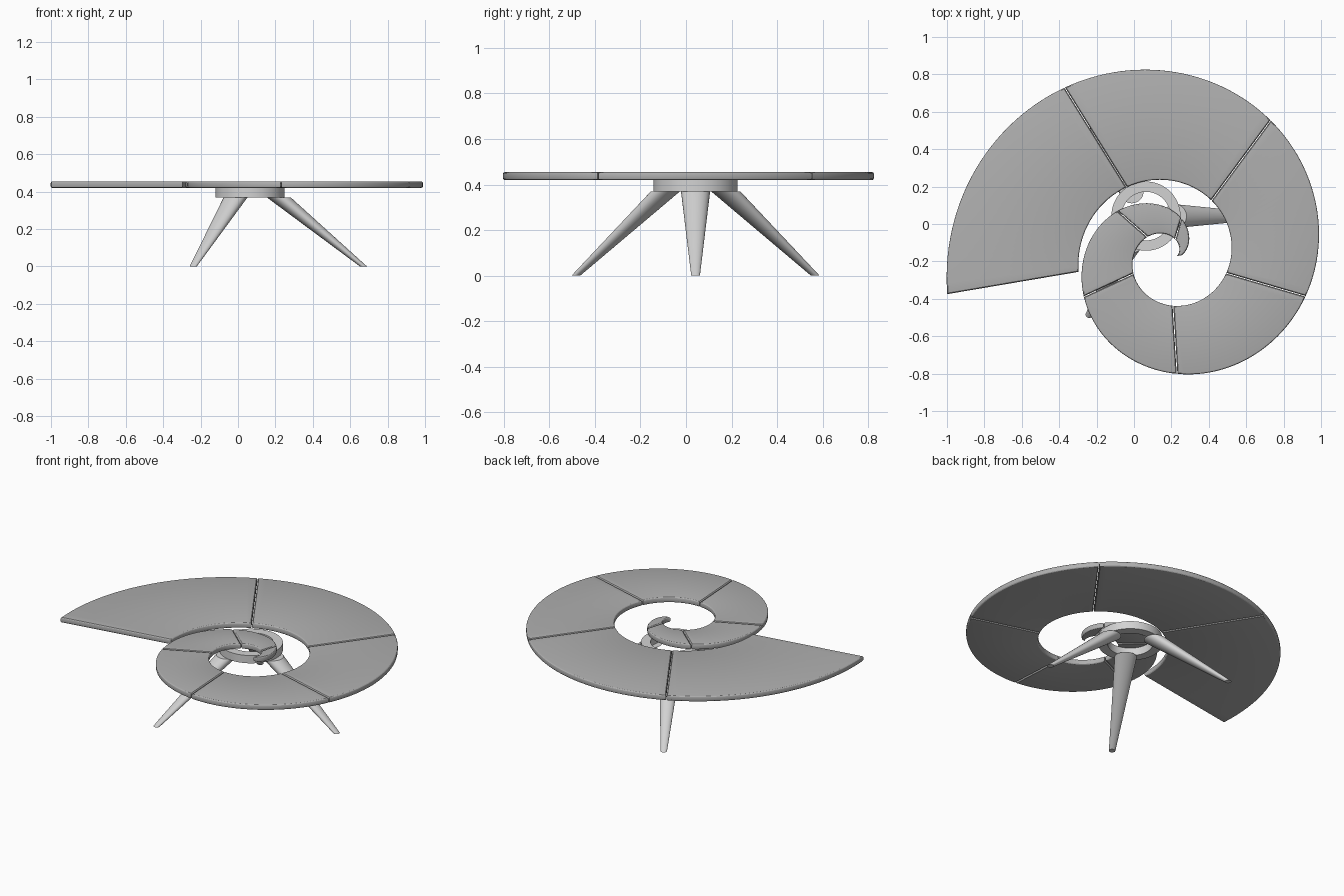
import bpy
import bmesh
from math import sin, cos, pi, radians

old = bpy.data.objects.get("Cube")
if old:
    bpy.data.objects.remove(old, do_unlink=True)


def material(name, value):
    mat = bpy.data.materials.new(name)
    mat.use_nodes = True
    colour = (value, value, value, 1)
    mat.diffuse_color = colour
    mat.node_tree.nodes["Principled BSDF"].inputs["Base Color"].default_value = colour
    return mat


top_grey = material("mid grey", 0.43)
base_grey = material("light grey", 0.65)


def loft(name, loops, mat, cap=None, cyclic=False, angle=25):
    """Bridge equal-length point loops, then close them by the cap rule."""
    bm = bmesh.new()
    rows = [[bm.verts.new(p) for p in loop] for loop in loops]
    n = len(rows[0])
    pairs = list(zip(rows, rows[1:]))
    if cyclic:
        pairs.append((rows[-1], rows[0]))
    for a, b in pairs:
        for i in range(n):
            j = (i + 1) % n
            bm.faces.new((a[i], a[j], b[j], b[i]))
    for row in (rows[0], rows[-1]):
        if cap == "ngon":
            bm.faces.new(row)
        elif cap == "strip":
            for i in range(n // 2 - 1):
                bm.faces.new((row[i], row[i + 1], row[n - 2 - i], row[n - 1 - i]))
    bmesh.ops.recalc_face_normals(bm, faces=bm.faces)
    mesh = bpy.data.meshes.new(name)
    bm.to_mesh(mesh)
    bm.free()
    mesh.materials.append(mat)
    obj = bpy.data.objects.new(name, mesh)
    bpy.context.collection.objects.link(obj)
    bpy.ops.object.select_all(action="DESELECT")
    obj.select_set(True)
    bpy.context.view_layer.objects.active = obj
    bpy.ops.object.shade_smooth_by_angle(angle=radians(angle))
    return obj


# Spiral tabletop: eight panels between two linear spirals
OUTER = (0.175, -0.17, 0.808, 0.1162)   # centre x, centre y, radius at zero, growth
INNER = (0.185, -0.173, 0.332, 0.0465)
BOTTOM, TOP, ROUND, GAP = 0.42, 0.455, 0.01, 0.002
STEPS = 28


def spiral_row(spiral, start, end, inset, side, z):
    cx, cy, radius, growth = spiral
    a = start + inset / (radius + growth * start)
    b = end - inset / (radius + growth * end)
    points = []
    for i in range(STEPS + 1):
        t = a + (b - a) * i / STEPS
        r = radius + growth * t + side * inset
        points.append((cx + r * cos(t), cy + r * sin(t), z))
    return points


def panel_outline(start, end, inset, z):
    inner = spiral_row(INNER, start, end, inset, 1, z)
    outer = spiral_row(OUTER, start, end, inset, -1, z)
    return inner + outer[::-1]


# Rounded rim as pairs of inset and height
quarter = [i * pi / 6 for i in range(4)]
rim = [(ROUND * (1 - sin(q)), BOTTOM + ROUND * (1 - cos(q))) for q in quarter]
rim += [(d, BOTTOM + TOP - z) for d, z in reversed(rim)]

first, last, count = radians(-360), radians(190), 8
span = (last - first) / count
for k in range(count):
    start = first + k * span
    loops = [panel_outline(start, start + span, d + GAP, z) for d, z in rim]
    loft(f"tabletop_panel_{k + 1}", loops, top_grey, cap="strip")

# Hub ring under the tabletop
HUB_X, HUB_Y, HUB_Z = 0.064, 0.042, 0.37


def circle(x, y, z, r, n):
    return [(x + r * cos(2 * pi * i / n), y + r * sin(2 * pi * i / n), z)
            for i in range(n)]


profile = [(0.13, HUB_Z), (0.185, HUB_Z), (0.185, BOTTOM), (0.13, BOTTOM)]
loft("hub_ring", [circle(HUB_X, HUB_Y, z, r, 64) for r, z in profile],
     base_grey, cyclic=True)

# Three splayed tapered legs, cut level at top and floor
for name, degrees in (("left_leg", 0), ("back_leg", 120), ("front_leg", 240)):
    a = radians(degrees)
    ends = [(0.607, 0, 0.019), (0.153, HUB_Z, 0.064)]
    loops = [circle(HUB_X + d * cos(a), HUB_Y + d * sin(a), z, r, 32)
             for d, z, r in ends]
    loft(name, loops, base_grey, cap="ngon")
